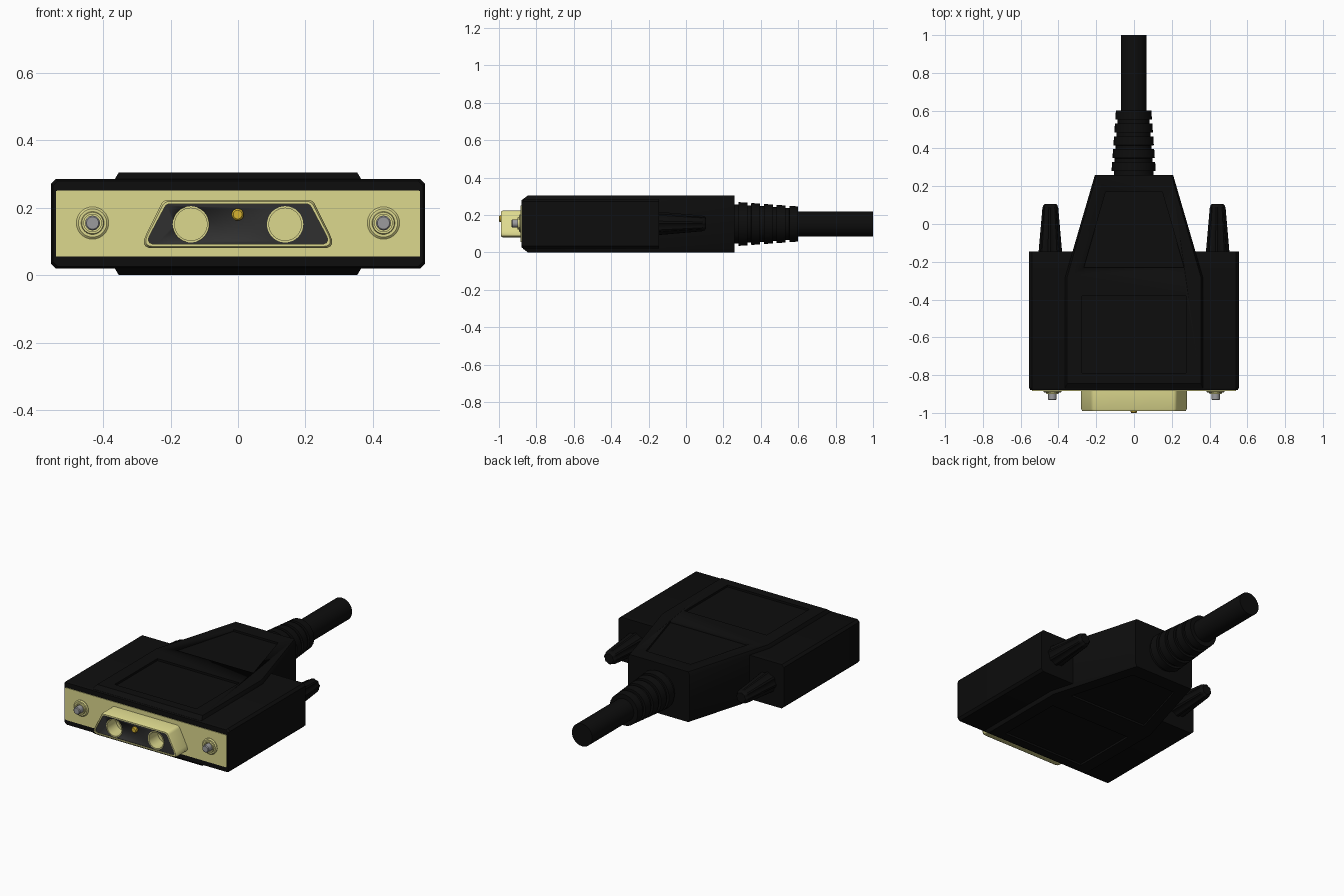
import bpy, bmesh, math
from mathutils import Vector

if "Cube" in bpy.data.objects:
    bpy.data.objects.remove(bpy.data.objects["Cube"])


def material(name, rgb):
    m = bpy.data.materials.new(name)
    m.diffuse_color = (*rgb, 1)
    m.use_nodes = True
    m.node_tree.nodes["Principled BSDF"].inputs["Base Color"].default_value = m.diffuse_color
    return m


BLACK = material("black_plastic", (0.004, 0.004, 0.004))
PLATE = material("pale_gold", (0.72, 0.69, 0.27))
INSULATOR = material("dark_grey", (0.03, 0.03, 0.03))
GOLD = material("gold", (0.68, 0.45, 0.03))
STEEL = material("steel", (0.33, 0.33, 0.34))


def loft(name, rings, mat, angle=30):
    """Skin equal-length rings of points and cap both ends."""
    bm = bmesh.new()
    vs = [[bm.verts.new(p) for p in ring] for ring in rings]
    n = len(vs[0])
    for a, b in zip(vs, vs[1:]):
        for i in range(n):
            bm.faces.new((a[i], a[(i + 1) % n], b[(i + 1) % n], b[i]))
    bm.faces.new(vs[0])
    bm.faces.new(vs[-1])
    bmesh.ops.recalc_face_normals(bm, faces=bm.faces)
    me = bpy.data.meshes.new(name)
    bm.to_mesh(me)
    bm.free()
    ob = bpy.data.objects.new(name, me)
    bpy.context.collection.objects.link(ob)
    me.materials.append(mat)
    bpy.ops.object.select_all(action='DESELECT')
    ob.select_set(True)
    bpy.context.view_layer.objects.active = ob
    bpy.ops.object.shade_smooth_by_angle(angle=math.radians(angle))
    return ob


def lathe(name, profile, x, z, mat, seg=32, flute=0.0):
    """Turn (radius, y) pairs about an axis along y; flute alternates the radius."""
    def ring(r, y):
        out = []
        for i in range(seg):
            a = 2 * math.pi * i / seg
            k = r * (1 - flute * (i % 4 > 1))
            out.append((x + k * math.cos(a), y, z + k * math.sin(a)))
        return out
    return loft(name, [ring(r, y) for r, y in profile], mat)


def mirrored(half):
    """Right-hand outline plus its mirror image."""
    return half + [(-x, y) for x, y in reversed(half)]


def rounded(corners, radius, steps=5):
    """Replace each polygon corner by a tangent arc-like curve."""
    out = []
    n = len(corners)
    for i in range(n):
        c = Vector(corners[i])
        u = (Vector(corners[i - 1]) - c).normalized()
        w = (Vector(corners[(i + 1) % n]) - c).normalized()
        d = radius / math.tan(u.angle(w) / 2)
        for k in range(steps + 1):
            t = k / steps
            out.append(c + u * d * (1 - t) ** 2 + w * d * t ** 2)
    return out


def on_y(pts, y):
    return [(p[0], y, p[1]) for p in pts]


def on_z(pts, z):
    return [(p[0], p[1], z) for p in pts]


def cut(target, cutter):
    mod = target.modifiers.new("cut", 'BOOLEAN')
    mod.object = cutter
    mod.operation = 'DIFFERENCE'
    mod.solver = 'EXACT'
    bpy.context.view_layer.objects.active = target
    bpy.ops.object.modifier_apply(modifier=mod.name)
    bpy.data.objects.remove(cutter)


# Wide housing with chamfered long edges
def housing_ring(y, s):
    w, lo, hi, c = 0.555 - s, 0.02 + s, 0.286 - s, 0.014
    return on_y(mirrored([(w - c, lo), (w, lo + c), (w, hi - c), (w - c, hi)]), y)


loft("housing", [housing_ring(-0.88, 0.006), housing_ring(-0.868, 0),
                 housing_ring(-0.145, 0)], BLACK)

# Raised core that tapers to the cable, chamfered top and bottom
wide = mirrored([(0.366, -0.872), (0.366, -0.285), (0.207, 0.26)])
narrow = mirrored([(0.354, -0.845), (0.354, -0.28), (0.197, 0.26)])
core = loft("core", [on_z(narrow, 0), on_z(wide, 0.02),
                     on_z(wide, 0.285), on_z(narrow, 0.305)], BLACK)

# Sunken label panel and sunken grip panel on both faces
panels = [mirrored([(0.275, -0.79), (0.275, -0.38)]),
          mirrored([(0.265, -0.23), (0.15, 0.17)])]
for outline in panels:
    for z0, z1 in ((-0.02, 0.012), (0.293, 0.33)):
        cut(core, loft("cutter", [on_z(outline, z0), on_z(outline, z1)], BLACK))

# Stepped strain relief and cable
profile = [(0.108, 0.24)]
for i in range(5):
    y = 0.26 + i * 0.068
    r = 0.117 - i * 0.005
    profile += [(r - 0.012, y), (r - 0.012, y + 0.02), (r, y + 0.021),
                (r - 0.003, y + 0.068)]
lathe("strain_relief", profile, -0.002, 0.152, BLACK)
lathe("cable", [(0.068, 0.55), (0.068, 1.0)], -0.002, 0.152, BLACK)

# Metal face plate
loft("face_plate", [on_y(rounded(mirrored([(0.541, 0.055), (0.541, 0.251)]), 0.004, 2), y)
                    for y in (-0.86, -0.884)], PLATE)

# D-shaped shroud: flared foot, rounded lip, open inside
def d_shape(s, radius):
    return rounded(mirrored([(0.293 - 1.4 * s, 0.08 + s), (0.222 - 0.8 * s, 0.224 - s)]), radius)


outer, lip, inner = d_shape(0, 0.026), d_shape(0.005, 0.023), d_shape(0.012, 0.019)
loft("shroud", [on_y(outer, -0.875), on_y(outer, -0.98), on_y(lip, -0.99),
                on_y(inner, -0.99), on_y(inner, -0.885)], PLATE)

# Insulator with two round bores
insulator = loft("insulator", [on_y(inner, -0.88), on_y(inner, -0.984)], INSULATOR)
for sx in (-1, 1):
    cut(insulator, lathe("cutter", [(0.05, -1.05), (0.05, -0.893)],
                         sx * 0.14, 0.151, PLATE))

for side, sx in (("left", -1), ("right", 1)):
    # Socket cup
    lathe(side + "_socket", [(0.052, -0.886), (0.054, -0.987), (0.048, -0.987),
                             (0.048, -0.9)], sx * 0.14, 0.151, PLATE)
    # Screw collar and screw tip
    lathe(side + "_collar", [(0.048, -0.88), (0.048, -0.888), (0.042, -0.893),
                             (0.034, -0.893), (0.032, -0.9), (0.026, -0.9),
                             (0.026, -0.885)], sx * 0.432, 0.155, PLATE)
    lathe(side + "_screw_tip", [(0.022, -0.88), (0.022, -0.928), (0.018, -0.932)],
          sx * 0.432, 0.155, STEEL, 20)
    # Fluted thumbscrew handle
    lathe(side + "_thumbscrew", [(0.063, -0.16), (0.062, -0.145), (0.042, 0.085),
                                 (0.037, 0.1), (0.03, 0.106)],
          sx * 0.443, 0.155, BLACK, 32, 0.1)

# Centre contact pin
lathe("centre_pin", [(0.018, -0.97), (0.018, -0.994), (0.013, -1.0)], -0.001, 0.18, GOLD, 20)
